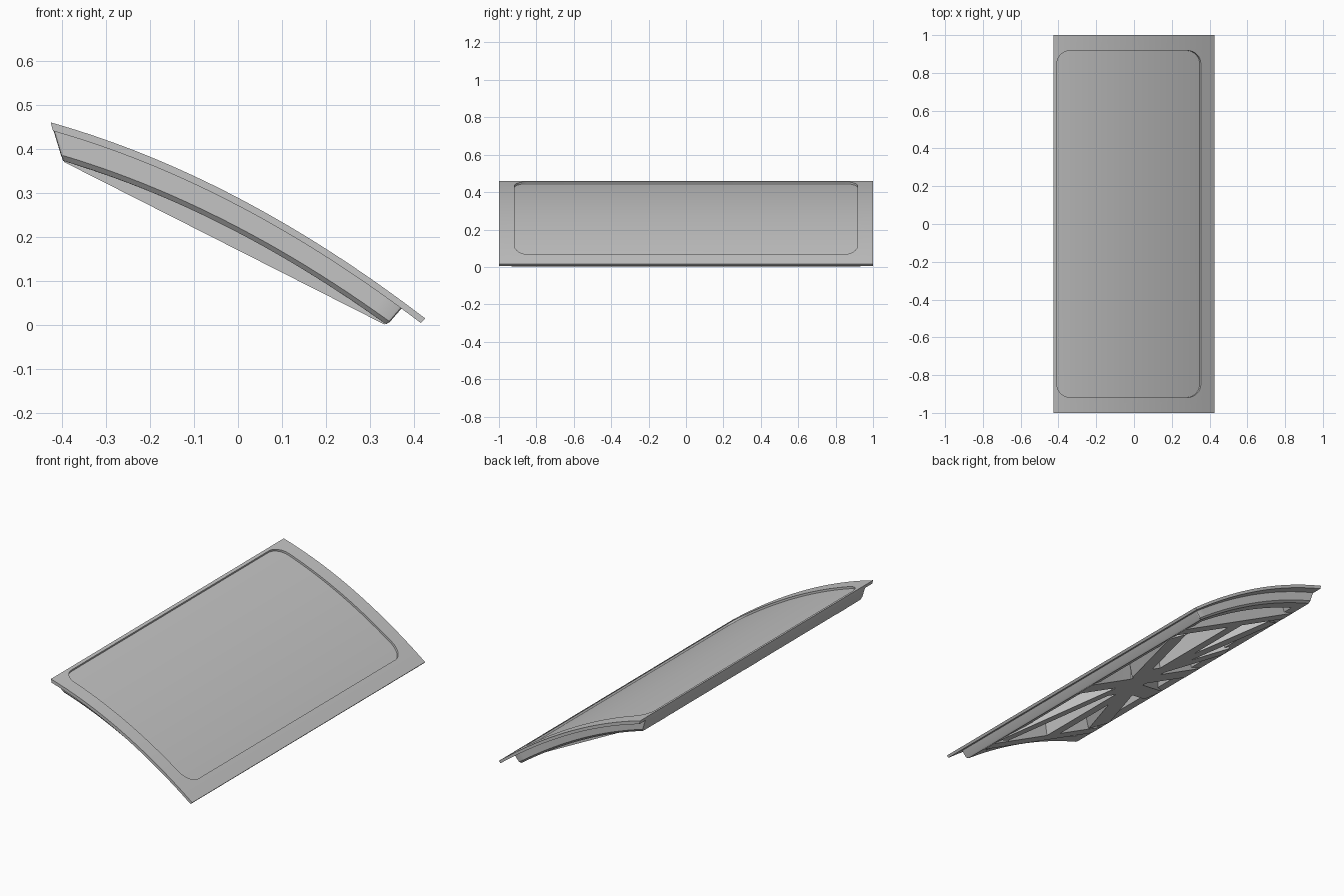
import bpy, bmesh, math
from mathutils import Vector

if "Cube" in bpy.data.objects:
    bpy.data.objects.remove(bpy.data.objects["Cube"])

grey = bpy.data.materials.new("panel grey")
grey.use_nodes = True
colour = (0.55, 0.55, 0.55, 1)
grey.diffuse_color = colour
grey.node_tree.nodes["Principled BSDF"].inputs["Base Color"].default_value = colour


def top_z(x):
    """Height of the outer curved surface."""
    return 0.289 - 0.5235 * x - 0.285 * x * x


def top_normal(x):
    return Vector((0.5235 + 0.57 * x, 0, 1)).normalized()


def chord_z(x):
    """Flat underside plane of the ribs."""
    return 0.17 - 0.507 * x


def make_object(name, bm, smooth=True):
    bmesh.ops.recalc_face_normals(bm, faces=bm.faces)
    mesh = bpy.data.meshes.new(name)
    bm.to_mesh(mesh)
    bm.free()
    obj = bpy.data.objects.new(name, mesh)
    mesh.materials.append(grey)
    bpy.context.collection.objects.link(obj)
    if smooth:
        smooth_object(obj)
    return obj


def smooth_object(obj):
    bpy.ops.object.select_all(action="DESELECT")
    obj.select_set(True)
    bpy.context.view_layer.objects.active = obj
    bpy.ops.object.shade_smooth_by_angle(angle=math.radians(25))


def rounded_loop(x0, x1, y, r, arc=8, steps=24):
    """Rounded rectangle in plan, with points along the sides that cross the curve."""
    pts = []
    corners = [(x1 - r, y - r, 0), (x0 + r, y - r, 1), (x0 + r, r - y, 2), (x1 - r, r - y, 3)]
    for cx, cy, k in corners:
        for i in range(arc + 1):
            a = math.pi / 2 * (k + i / arc)
            pts.append((cx + r * math.cos(a), cy + r * math.sin(a)))
        if k in (0, 2):
            start, end = (x1 - r, x0 + r) if k == 0 else (x0 + r, x1 - r)
            side = y if k == 0 else -y
            pts += [(start + (end - start) * i / steps, side) for i in range(1, steps)]
    return pts


# Outer curved skin
bm = bmesh.new()
N = 32
profile = []
for i in range(N + 1):
    x = -0.425 + 0.85 * i / N
    profile.append((x, top_z(x)))
for i in range(N, -1, -1):
    x = -0.42 + 0.835 * i / N
    profile.append((x, top_z(x) - 0.018))
ends = [[bm.verts.new((x, y, z)) for x, z in profile] for y in (-1, 1)]
for i in range(len(profile)):
    j = (i + 1) % len(profile)
    bm.faces.new((ends[0][i], ends[0][j], ends[1][j], ends[1][i]))
for end in ends:
    bm.faces.new(end)
skin = make_object("outer_skin", bm, False)

# Cutter for the shallow rounded recess, sunk along the surface normal
bm = bmesh.new()
bm.faces.new([bm.verts.new((x, y, 0)) for x, y in rounded_loop(-0.408, 0.354, 0.918, 0.07)])
for i in range(1, N):
    geom = bm.verts[:] + bm.edges[:] + bm.faces[:]
    bmesh.ops.bisect_plane(bm, geom=geom, plane_co=(-0.408 + 0.762 * i / N, 0, 0), plane_no=(1, 0, 0))
for v in bm.verts:
    n = top_normal(v.co.x)
    v.co.z = top_z(v.co.x)
    v.co -= n * 0.011
lifted = bmesh.ops.extrude_face_region(bm, geom=bm.faces[:])
for v in lifted["geom"]:
    if isinstance(v, bmesh.types.BMVert):
        v.co += top_normal(v.co.x) * 0.05
cutter = make_object("recess_cutter", bm, False)
cutter.hide_render = True
cut = skin.modifiers.new("recess", "BOOLEAN")
cut.operation = "DIFFERENCE"
cut.solver = "EXACT"
cut.object = cutter
bpy.context.view_layer.objects.active = skin
bpy.ops.object.modifier_apply(modifier=cut.name)
bpy.data.objects.remove(cutter)
smooth_object(skin)

# Perimeter rim below the skin: outer wall, chamfer, flange, inner wall
bm = bmesh.new()
rings = []
for x0, x1, y, drop in [(-0.419, 0.372, 0.945, 0.016),
                        (-0.402, 0.345, 0.945, 0.067),
                        (-0.397, 0.336, 0.935, 0.079),
                        (-0.335, 0.275, 0.87, 0.079),
                        (-0.315, 0.255, 0.85, 0.016)]:
    rings.append([bm.verts.new((px, py, top_z(px) - drop))
                  for px, py in rounded_loop(x0, x1, y, 0.006, 2)])
for a, b in zip(rings, rings[1:]):
    for i in range(len(a)):
        j = (i + 1) % len(a)
        bm.faces.new((a[i], a[j], b[j], b[i]))
make_object("under_rim", bm)


# Underside ribs with flat bottoms and sloped sides
def rib(name, start, end, width, flare=0.015, steps=12):
    bm = bmesh.new()
    a, b = Vector(start), Vector(end)
    side = (b - a).normalized().orthogonal()
    rows = []
    for i in range(steps + 1):
        p = a.lerp(b, i / steps)
        row = []
        for offset, upper in ((-width - flare, True), (-width, False), (width, False), (width + flare, True)):
            q = p + side * offset
            x = max(-0.395, min(0.333, q.x))
            row.append(bm.verts.new((x, q.y, top_z(x) - 0.016 if upper else chord_z(x))))
        rows.append(row)
    for r0, r1 in zip(rows, rows[1:]):
        for k in range(4):
            m = (k + 1) % 4
            bm.faces.new((r0[k], r0[m], r1[m], r1[k]))
    bm.faces.new(rows[0])
    bm.faces.new(rows[-1])
    make_object(name, bm)


for s, tag in ((1, "back"), (-1, "front")):
    rib(tag + "_end_rib", (-0.395, 0.77 * s), (0.333, 0.77 * s), 0.04, 0)
    rib(tag + "_upper_diagonal_rib", (-0.35, 0.7 * s), (-0.06, 0.1 * s), 0.055)
    rib(tag + "_lower_diagonal_rib", (0.29, 0.7 * s), (0.04, 0.1 * s), 0.045)
    rib(tag + "_upper_brace", (-0.385, 0.3 * s), (-0.06, 0.1 * s), 0.05)
    rib(tag + "_long_rib", (-0.07, 0.1 * s), (-0.07, 0.77 * s), 0.045)
rib("cross_rib", (-0.395, 0), (0.333, 0), 0.06)
rib("centre_hub", (-0.03, -0.18), (-0.03, 0.18), 0.1)
